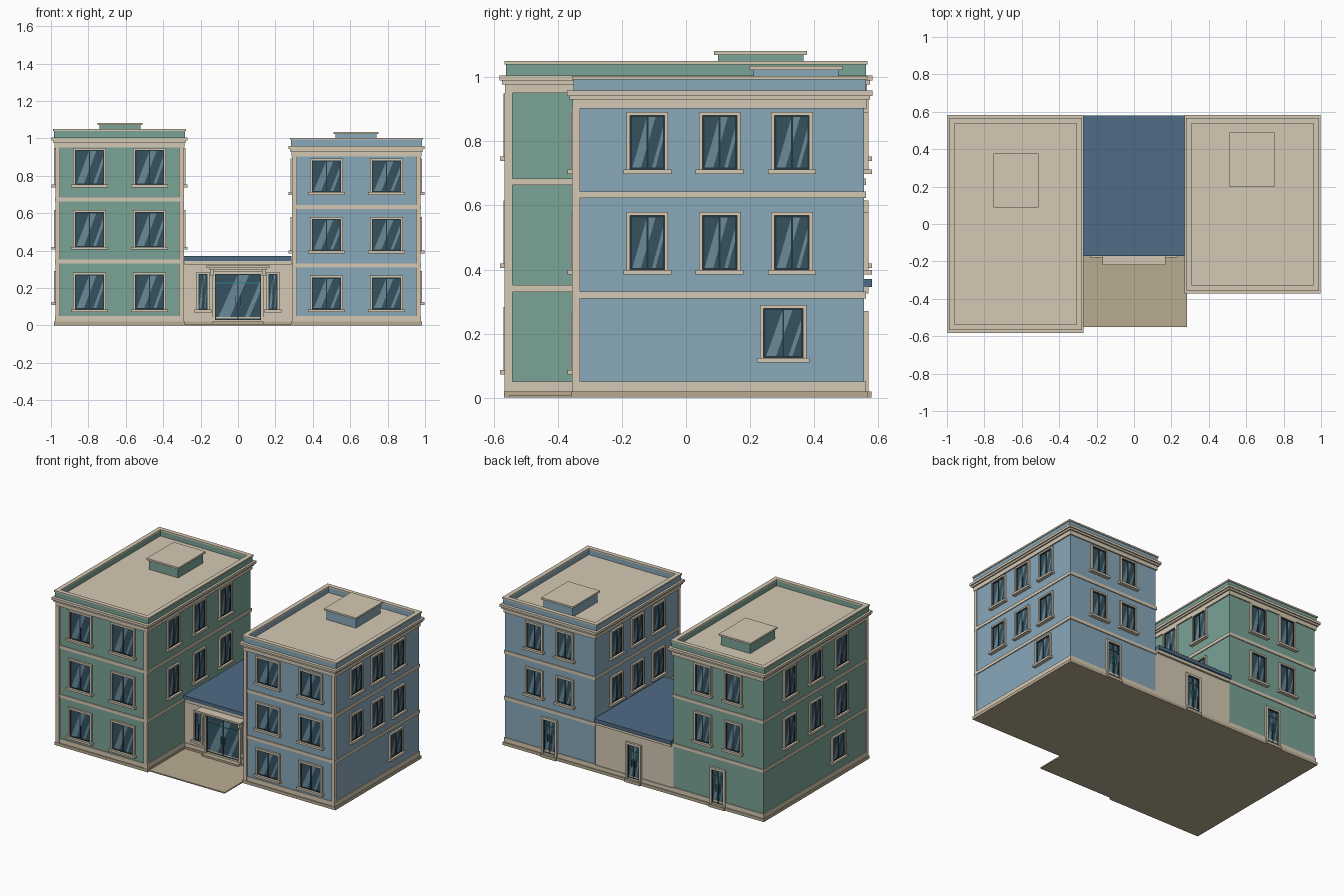
import bpy, bmesh
from math import radians
from mathutils import Matrix, Vector

if "Cube" in bpy.data.objects:
    bpy.data.objects.remove(bpy.data.objects["Cube"])

COL = {"green": "7AA396", "blue": "88A8BA", "trim": "D5C9B4", "plinth": "B9AC91",
       "slab": "506B84", "glass": "365260", "shine": "6A8A98", "dark": "24353F", "teal": "2F7F86"}

def lin(h):
    c = [int(h[i:i + 2], 16) / 255 for i in (0, 2, 4)]
    return [v / 12.92 if v < 0.04045 else ((v + 0.055) / 1.055) ** 2.4 for v in c] + [1]

mats = {}
for key, h in COL.items():
    mats[key] = bpy.data.materials.new(key)
    mats[key].diffuse_color = lin(h)

parts = {}   # part name -> (bmesh, material)

def mesh_of(name, mat):
    return parts.setdefault(name, (bmesh.new(), mat))[0]

def box(name, mat, x0, x1, y0, y1, z0, z1, M=Matrix()):
    c = Vector((x0 + x1, y0 + y1, z0 + z1)) / 2
    S = Matrix.Diagonal((x1 - x0, y1 - y0, z1 - z0, 1))
    bmesh.ops.create_cube(mesh_of(name, mat), size=1, matrix=M @ Matrix.Translation(c) @ S)

def ring(name, mat, x0, x1, y0, y1, z0, z1, t):
    # rectangular kerb with mitred corners
    bm = mesh_of(name, mat)
    def loop(d, z):
        return [bm.verts.new(p) for p in ((x0 + d, y0 + d, z), (x1 - d, y0 + d, z),
                                          (x1 - d, y1 - d, z), (x0 + d, y1 - d, z))]
    L = [loop(0, z0), loop(0, z1), loop(t, z1), loop(t, z0)]
    for k in range(4):
        a, b = L[k], L[(k + 1) % 4]
        for i in range(4):
            j = (i + 1) % 4
            bm.faces.new((a[i], a[j], b[j], b[i]))

def surround(name, mat, w, z0, z1, t, n, M, bottom=True):
    # frame bars; local -y points out of the wall
    box(name, mat, -w, -w + t, -n, 0, z0, z1, M)
    box(name, mat, w - t, w, -n, 0, z0, z1, M)
    box(name, mat, -w + t, w - t, -n, 0, z1 - t, z1, M)
    if bottom:
        box(name, mat, -w + t, w - t, -n, 0, z0, z0 + t, M)

def place(x, y, ang):
    return Matrix.Translation((x, y, 0)) @ Matrix.Rotation(radians(ang), 4, 'Z')

def glazing(tag, w, z0, z1, M):
    # pane, diagonal reflections, dark sash with centre bar
    box(tag + "_glass", "glass", -w, w, -.004, 0, z0, z1, M)
    bm = mesh_of(tag + "_reflections", "shine")
    for poly in (((.05, 0), (.3, 0), (.75, 1), (.5, 1)), ((.62, 0), (.72, 0), (1, .66), (1, .89))):
        bm.faces.new([bm.verts.new(M @ Vector((-w + 2 * w * u, -.005, z0 + (z1 - z0) * v)))
                      for u, v in poly])
    surround(tag + "_sashes", "dark", w, z0, z1, .006, .008, M)
    box(tag + "_sashes", "dark", -.003, .003, -.008, 0, z0, z1, M)

def window(tag, x, y, ang, width, z0, z1):
    M, w = place(x, y, ang), width / 2
    surround(tag + "_window_frames", "trim", w, z0 + .013, z1, .011, .013, M, False)
    box(tag + "_window_sills", "trim", -w - .01, w + .01, -.024, 0, z0, z0 + .014, M)
    glazing(tag + "_window", w - .011, z0 + .014, z1 - .011, M)

def door(tag, x, y, ang, width, z1, step):
    M, w = place(x, y, ang), width / 2
    surround(tag + "_door_frame", "trim", w, .02, z1, .014, .014, M, False)
    glazing(tag + "_door", w - .014, .03, z1 - .014, M)
    box(tag + "_door_transom", "teal", -w + .014, w - .014, -.009, 0, z1 * .77, z1 * .77 + .006, M)
    for s in (-1, 1):
        box(tag + "_door_handles", "teal", s * .012 - .002, s * .012 + .002, -.014, 0, .11, .16, M)
    box(tag + "_door_step", "plinth", -w, w, -step, 0, 0, .02, M)

def block(tag, x0, x1, y0, y1, pitch, top, outer, hatch):
    """Three-storey block; top = underside of the cornice."""
    def band(name, mat, g, z0, z1):
        box(tag + name, mat, x0 - g, x1 + g, y0 - g, y1 + g, z0, z1)
    band("_walls", tag, 0, .02, top)
    band("_plinth", "plinth", .012, 0, .02)
    band("_base_trim", "trim", .006, .02, .05)
    for k in (1, 2):
        band("_floor_bands", "trim", .006, pitch * k - .003, pitch * k + .018)
    band("_frieze", "trim", .008, top - .035, top)
    band("_cornice", "trim", .018, top - .008, top + .004)
    band("_cornice", "trim", .026, top + .004, top + .02)
    # corner strips on the front
    for a in (x0 - .005, x1 - .02):
        box(tag + "_corner_strips", "trim", a, a + .025, y0 - .01, y0 + .015, .02, top - .035)
    # roof, parapet and coping
    ring(tag + "_parapet", tag, x0 - .012, x1 + .012, y0 - .005, y1 + .005, top + .02, top + .055, .022)
    ring(tag + "_coping", "trim", x0 - .017, x1 + .017, y0 - .01, y1 + .01, top + .055, top + .065, .03)
    # roof hatch
    hx, hy = hatch
    box(tag + "_roof_box", tag, hx - .11, hx + .11, hy - .133, hy + .133, top + .02, top + .085)
    box(tag + "_roof_box_lid", "trim", hx - .12, hx + .12, hy - .145, hy + .145, top + .085, top + .097)
    # windows
    cx, cy, ly = (x0 + x1) / 2, (y0 + y1) / 2, y1 - y0
    for k in range(3):
        z0, z1 = .072 + pitch * k, pitch * (k + .85)
        for s in (-1, 1):
            window(tag, cx + s * .161, y0, 0, .177, z0, z1)
            if k:
                window(tag, cx + s * .115, y1, 180, .13, z0, z1)
        if k:
            for s in (-1, 0, 1):
                window(tag, x1, cy + s * ly / 4, 90, .13, z0, z1)
                window(tag, x0, cy + s * ly / 4, -90, .13, z0, z1)
    window(tag, x1 if outer > 0 else x0, cy + outer * ly * .22, 90 * outer, .145, .11, .29)
    door(tag + "_back", cx, y1, 180, .115, .27, .022)

block("green", -.972, -.295, -.556, .556, .333, .985, -1, (-.63, .233))
block("blue", .295, .972, -.346, .556, .313, .938, 1, (.63, .343))

# central entrance hall
F = -.155
box("hall_walls", "trim", -.294, .294, F, .556, .02, .33)
box("hall_plinth", "plinth", -.283, .283, F - .012, .568, 0, .02)
box("hall_base_trim", "trim", -.288, .288, F - .006, .562, .02, .045)
box("hall_cornice", "trim", -.285, .285, F - .01, .57, .325, .345)
box("hall_roof", "slab", -.29, .285, F - .015, .58, .345, .37)
door("entrance", 0, F, 0, .275, .29, .04)
door("hall_back", 0, .556, 180, .115, .27, .022)
for s in (-1, 1):
    window("hall", s * .187, F, 0, .07, .07, .285)
    box("canopy_brackets", "trim", s * .137 - .009, s * .137 + .009, F - .035, F, .265, .3)
box("canopy", "trim", -.168, .168, F - .065, F, .308, .32)
box("canopy", "trim", -.155, .155, F - .05, F, .298, .308)
box("forecourt", "plinth", -.283, .284, -.55, F, 0, .008)

# turn every collected part into an object
for name, (bm, mat) in parts.items():
    if not name.endswith("reflections"):
        bmesh.ops.recalc_face_normals(bm, faces=bm.faces)
    me = bpy.data.meshes.new(name)
    bm.to_mesh(me)
    bm.free()
    me.materials.append(mats[mat])
    bpy.context.collection.objects.link(bpy.data.objects.new(name, me))

for m in bpy.data.materials:
    if m.users and not m.is_grease_pencil:
        m.use_nodes = True
        m.node_tree.nodes["Principled BSDF"].inputs["Base Color"].default_value = m.diffuse_color
